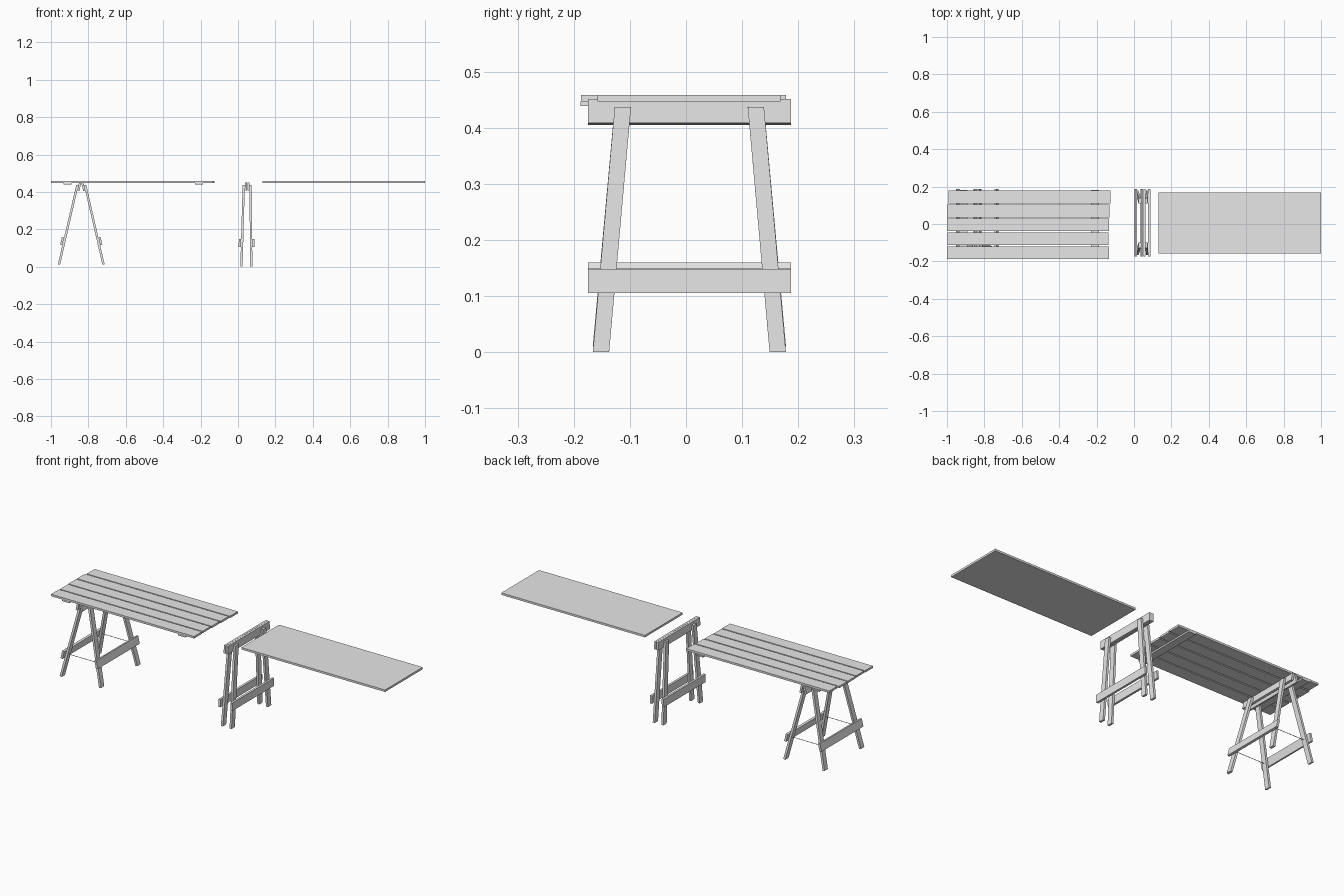
import bpy
import bmesh
from math import radians
from mathutils import Matrix, Vector

old = bpy.data.objects.get("Cube")
if old:
    bpy.data.objects.remove(old, do_unlink=True)

grey = bpy.data.materials.new("plain grey")
grey.use_nodes = True
grey.diffuse_color = (0.8, 0.8, 0.8, 1)
grey.node_tree.nodes["Principled BSDF"].inputs["Base Color"].default_value = (0.8, 0.8, 0.8, 1)


def block(name, x, y, z, lean=0.0, matrix=Matrix()):
    """Box from (min, max) ranges; lean shifts its lower end along y."""
    bm = bmesh.new()
    bmesh.ops.create_cube(bm, size=1)
    for v in bm.verts:
        t = v.co + Vector((0.5, 0.5, 0.5))
        v.co = [r[0] + (r[1] - r[0]) * k for r, k in zip((x, y, z), t)]
        v.co.y += lean * (1 - t.z)
    bm.transform(matrix)
    bmesh.ops.recalc_face_normals(bm, faces=bm.faces)
    mesh = bpy.data.meshes.new(name)
    bm.to_mesh(mesh)
    bm.free()
    mesh.materials.append(grey)
    obj = bpy.data.objects.new(name, mesh)
    bpy.context.collection.objects.link(obj)
    return obj


THICK = 0.012
MID_Y = 0.006


def trestle_frame(name, hinge_x, hinge_z, angle, side):
    """One hinged half: top rail, two splayed legs, outer lower rail."""
    m = (Matrix.Translation((hinge_x, MID_Y, hinge_z))
         @ Matrix.Scale(side, 4, (1, 0, 0))
         @ Matrix.Rotation(radians(-angle), 4, 'Y'))
    half = 0.181
    block(name + "_top_rail", (0.0005, THICK), (-half, half), (-0.043, 0), 0, m)
    for end, label in ((-1, "front"), (1, "back")):
        y = end * 0.1185
        block(f"{name}_{label}_leg", (THICK, 2 * THICK), (y - 0.0145, y + 0.0145),
              (-0.451, -0.014), end * 0.039, m)
    block(name + "_lower_rail", (2 * THICK, 3 * THICK), (-half, half),
          (-0.346, -0.303), 0, m)


# Open trestle on the right and folded trestle in the middle
OPEN_X = -0.838
trestle_frame("open_trestle_left", OPEN_X, 0.447, 13, 1)
trestle_frame("open_trestle_right", OPEN_X, 0.447, 13, -1)
trestle_frame("folded_trestle_left", 0.049, 0.451, 0.5, 1)
trestle_frame("folded_trestle_right", 0.049, 0.451, 1.6, -1)

# Thin cords that limit the spread of the open trestle
for end, label in ((-1, "front"), (1, "back")):
    y = MID_Y + end * 0.146
    block(f"{label}_cord", (OPEN_X - 0.095, OPEN_X + 0.095),
          (y - 0.001, y + 0.001), (0.131, 0.133))

# Planked top with slightly uneven ends, held by two battens
ends = [(-1, -0.135), (-0.998, -0.136), (-1, -0.133), (-1, -0.13), (-0.992, -0.126)]
for i, span in enumerate(ends):
    y = -0.187 + i * 0.0743
    block(f"plank_{i + 1}", span, (y, y + 0.068), (0.447, 0.458))
for label, x in (("right", -0.911), ("left", -0.209)):
    block(label + "_batten", (x - 0.022, x + 0.022), (-0.188, 0.182), (0.439, 0.447))

# Plain solid top
block("solid_top", (0.131, 1.0), (-0.158, 0.168), (0.447, 0.458))
